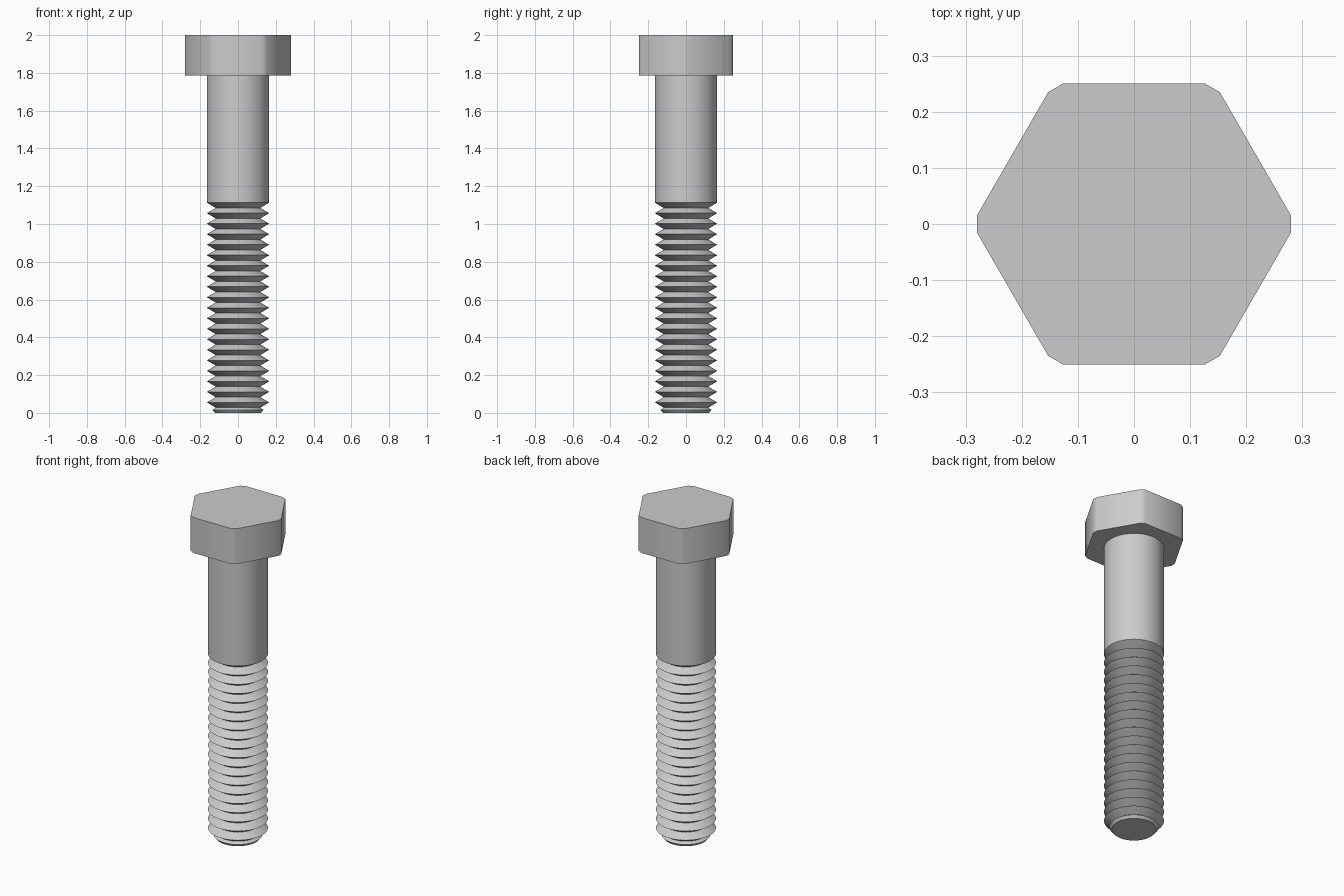
import bpy
import bmesh
from math import cos, sin, pi, radians

if "Cube" in bpy.data.objects:
    bpy.data.objects.remove(bpy.data.objects["Cube"])

steel = bpy.data.materials.new("steel_grey")
steel.use_nodes = True
colour = (0.6, 0.6, 0.6, 1)
steel.diffuse_color = colour
steel.node_tree.nodes["Principled BSDF"].inputs["Base Color"].default_value = colour

RADIUS, ROOT = 0.165, 0.118
SHANK_BOTTOM, HEAD_BOTTOM, TOP = 1.113, 1.785, 2.0
TURNS = 20
PITCH = SHANK_BOTTOM / TURNS


def finish(name, bm):
    """Turn a bmesh into a smooth-shaded steel object."""
    bmesh.ops.recalc_face_normals(bm, faces=bm.faces)
    mesh = bpy.data.meshes.new(name)
    bm.to_mesh(mesh)
    bm.free()
    mesh.materials.append(steel)
    obj = bpy.data.objects.new(name, mesh)
    bpy.context.collection.objects.link(obj)
    bpy.ops.object.select_all(action='DESELECT')
    obj.select_set(True)
    bpy.context.view_layer.objects.active = obj
    bpy.ops.object.shade_smooth_by_angle(angle=radians(35))
    return obj


def loft(name, rings):
    """Join rings of points, listed bottom to top, into a capped solid."""
    bm = bmesh.new()
    loops = [[bm.verts.new(p) for p in ring] for ring in rings]
    n = len(loops[0])
    for a, b in zip(loops, loops[1:]):
        for i in range(n):
            j = (i + 1) % n
            bm.faces.new((a[i], a[j], b[j], b[i]))
    bm.faces.new(loops[0][::-1])
    bm.faces.new(loops[-1])
    return finish(name, bm)


def lathe(name, profile, sides=64):
    return loft(name, [[(r * cos(2 * pi * i / sides), r * sin(2 * pi * i / sides), z)
                        for i in range(sides)] for r, z in profile])


# Threaded end: chamfered tip, then evenly spaced V ridges
profile = [(0.122, 0), (0.135, 0.016), (ROOT, PITCH / 2)]
for k in range(1, TURNS):
    profile += [(RADIUS, k * PITCH), (ROOT, (k + 0.5) * PITCH)]
profile.append((RADIUS, SHANK_BOTTOM))
lathe("thread", profile)

# Plain shank
lathe("shank", [(RADIUS, SHANK_BOTTOM), (RADIUS, HEAD_BOTTOM)])

# Hexagonal head with its corners cut flat
CORNER, CUT = 0.28, 0.015
outline = []
for k in range(6):
    c, s = cos(k * pi / 3), sin(k * pi / 3)
    for side in (-CUT, CUT):
        outline.append((CORNER * c - side * s, CORNER * s + side * c))
loft("hex_head", [[(x, y, z) for x, y in outline] for z in (HEAD_BOTTOM, TOP)])
